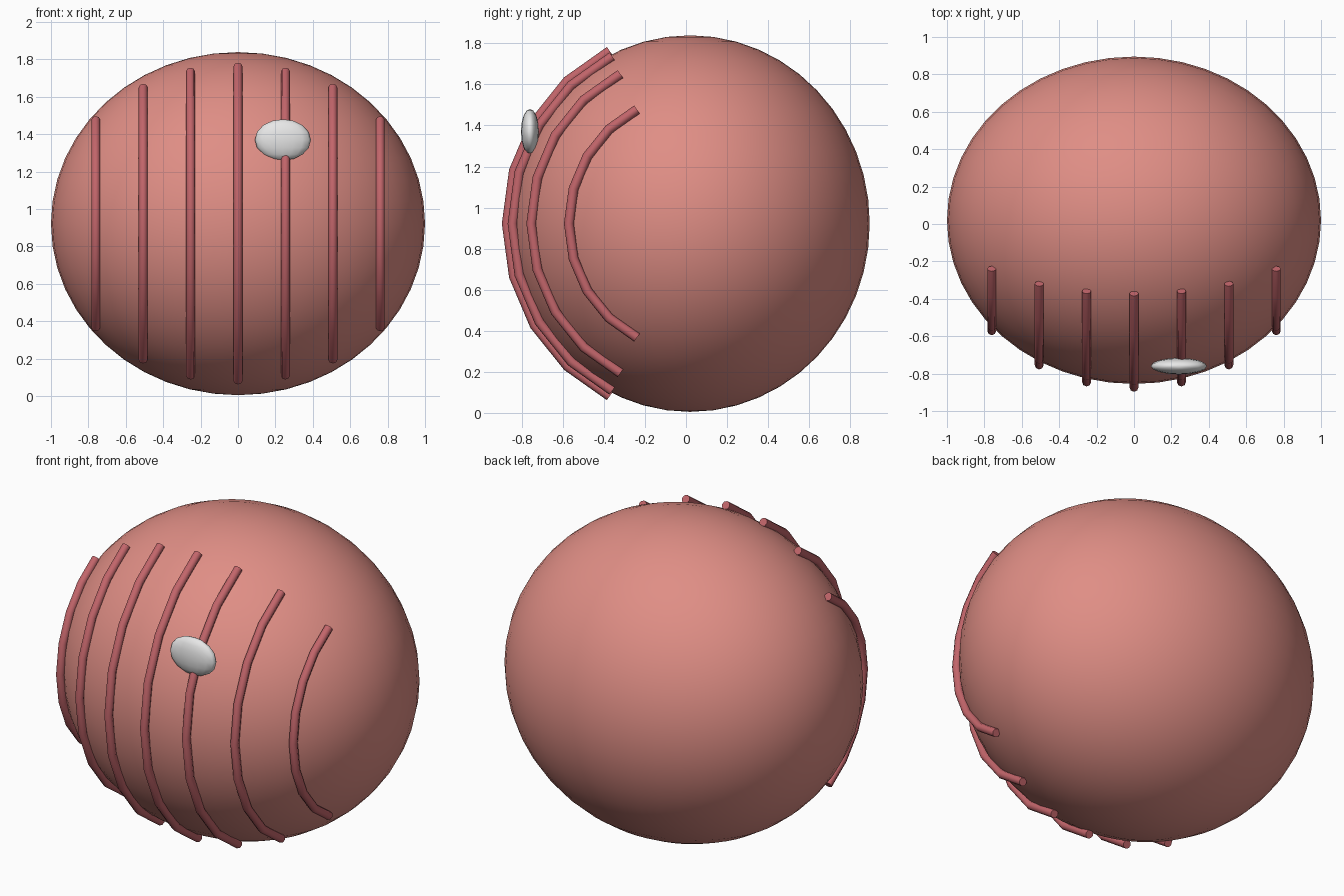
import bpy
from math import sin, cos, radians, sqrt

cube = bpy.data.objects.get("Cube")
if cube:
    bpy.data.objects.remove(cube, do_unlink=True)


def material(name, colour):
    m = bpy.data.materials.new(name)
    m.use_nodes = True
    m.diffuse_color = (*colour, 1)
    bsdf = next(n for n in m.node_tree.nodes if n.type == 'BSDF_PRINCIPLED')
    bsdf.inputs["Base Color"].default_value = (*colour, 1)
    return m


salmon = material("salmon pink", (0.74, 0.27, 0.235))
rose = material("dark rose", (0.54, 0.13, 0.145))
white = material("off white", (0.8, 0.8, 0.8))


def ellipsoid(name, centre, radii, segments, rings, mat):
    bpy.ops.mesh.primitive_uv_sphere_add(segments=segments, ring_count=rings, location=centre)
    ob = bpy.context.object
    ob.name = name
    ob.scale = radii
    bpy.ops.object.transform_apply(location=False, rotation=False, scale=True)
    bpy.ops.object.shade_smooth()
    ob.data.materials.append(mat)
    return ob


CENTRE = (0, 0.02, 0.922)
RADII = (1.0, 0.875, 0.917)

# Body
ellipsoid("body", CENTRE, RADII, 48, 24, salmon)

# Small white oval on the front
ellipsoid("white_oval", (0.24, -0.76, 1.37), (0.15, 0.044, 0.11), 16, 8, white)


# Raised ribs that follow the front of the body
def rib(name, x):
    s = sqrt(1 - x * x)
    lift = 0.018 / sqrt(s)
    ry, rz = RADII[1] * s + lift, RADII[2] * s + lift
    curve = bpy.data.curves.new(name, 'CURVE')
    curve.dimensions = '3D'
    curve.bevel_depth = 0.024
    curve.bevel_resolution = 2
    curve.use_fill_caps = True
    line = curve.splines.new('POLY')
    line.points.add(8)
    for i, p in enumerate(line.points):
        t = radians(16 * (i - 4))
        p.co = (x, CENTRE[1] - ry * cos(t), CENTRE[2] + rz * sin(t), 1)
    line.use_smooth = True
    ob = bpy.data.objects.new(name, curve)
    bpy.context.collection.objects.link(ob)
    bpy.ops.object.select_all(action='DESELECT')
    ob.select_set(True)
    bpy.context.view_layer.objects.active = ob
    bpy.ops.object.convert(target='MESH')
    ob = bpy.context.object
    ob.data.materials.clear()
    ob.data.materials.append(rose)
    bpy.ops.object.shade_smooth_by_angle(angle=radians(50))


for i in range(-3, 4):
    rib(f"rib_{i + 4}", i * 0.2535)
